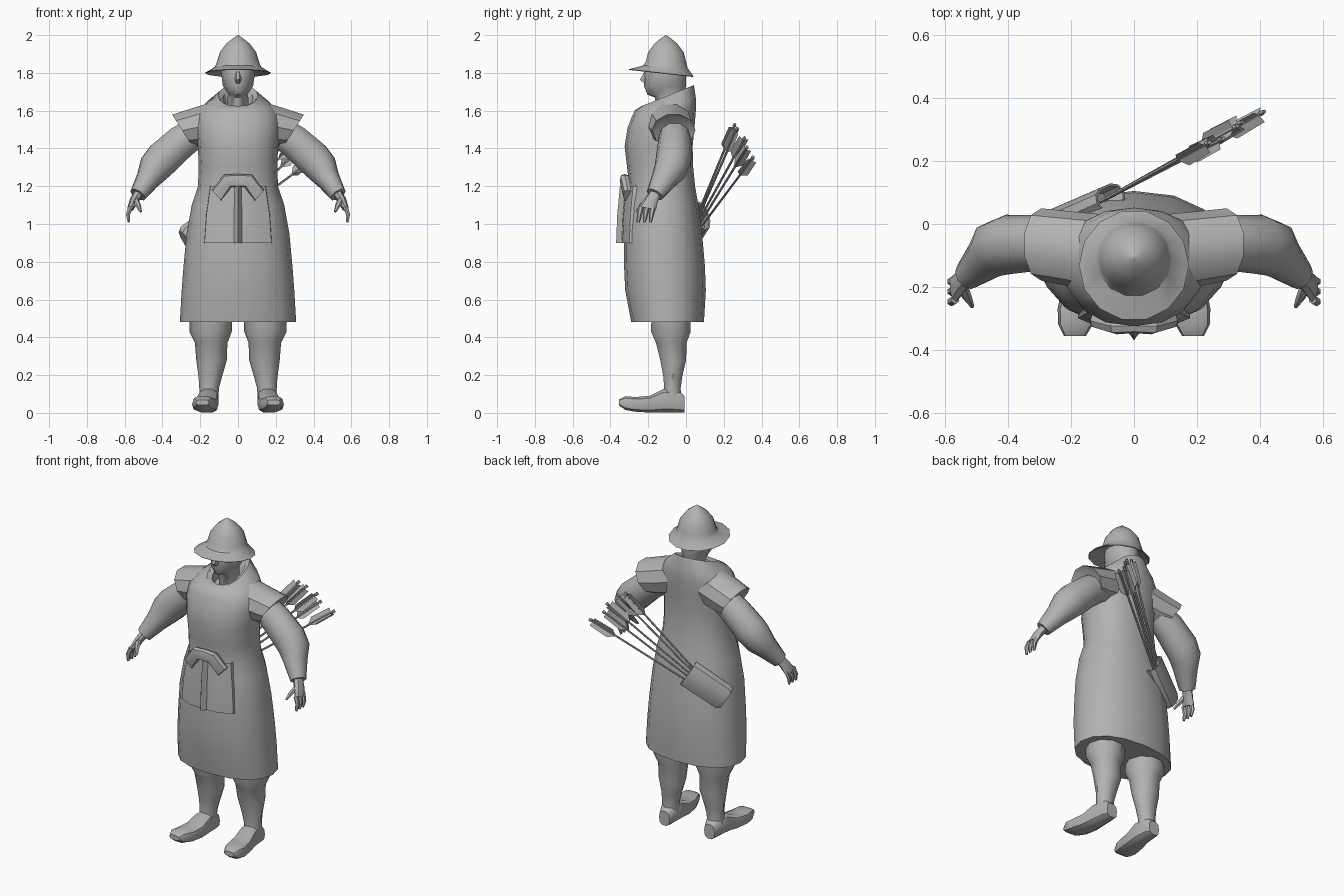
import bpy, bmesh, math
from mathutils import Vector

grey = bpy.data.materials.new("plain_grey")
grey.diffuse_color = (0.45, 0.45, 0.45, 1)
X, Y, Z = Vector((1, 0, 0)), Vector((0, 1, 0)), Vector((0, 0, 1))


def finish(name, bm, angle=40):
    bmesh.ops.recalc_face_normals(bm, faces=bm.faces[:])
    me = bpy.data.meshes.new(name)
    bm.to_mesh(me)
    bm.free()
    me.materials.append(grey)
    ob = bpy.data.objects.new(name, me)
    bpy.context.collection.objects.link(ob)
    bpy.context.view_layer.objects.active = ob
    ob.select_set(True)
    bpy.ops.object.shade_smooth_by_angle(angle=math.radians(angle))
    ob.select_set(False)
    return ob


def loft(name, sections, ref, n=10, power=2.0, angle=40, bm=None, caps=True):
    """Skin rings: (centre, direction, radius along ref, other radius)."""
    own = bm is None
    bm = bm or bmesh.new()
    rings = []
    for c, d, rv, ru in sections:
        d = Vector(d).normalized()
        v = (ref - d * ref.dot(d)).normalized()
        u = d.cross(v)
        ring = []
        for i in range(n):
            a = math.tau * i / n
            p, q = (math.copysign(abs(t) ** (2 / power), t) for t in (math.cos(a), math.sin(a)))
            ring.append(bm.verts.new(Vector(c) + v * rv * p + u * ru * q))
        rings.append(ring)
    for a, b in zip(rings, rings[1:]):
        for i in range(n):
            j = (i + 1) % n
            bm.faces.new((a[i], a[j], b[j], b[i]))
    if caps:
        bm.faces.new(rings[0])
        bm.faces.new(rings[-1])
    return finish(name, bm, angle) if own else None


def upright(rows):
    """Rows (z, half width, front y, back y, tilt) to loft sections."""
    return [((0, (f + b) / 2, z), (0, -t, 1), w, (b - f) / 2 * math.hypot(1, t))
            for z, w, f, b, t in rows]


# Robe with open collar
loft("robe", upright([
    (0.48, 0.308, -0.29, 0.095, 0), (0.65, 0.298, -0.322, 0.105, 0),
    (0.78, 0.288, -0.328, 0.10, 0), (0.95, 0.272, -0.33, 0.085, 0),
    (1.10, 0.245, -0.315, 0.065, 0), (1.20, 0.212, -0.30, 0.048, 0),
    (1.30, 0.208, -0.312, 0.038, 0), (1.41, 0.212, -0.325, 0.035, 0),
    (1.51, 0.225, -0.31, 0.045, 0.02), (1.585, 0.215, -0.285, 0.052, 0.08),
    (1.635, 0.175, -0.27, 0.052, 0.2), (1.68, 0.105, -0.235, 0.042, 0.4),
    (1.665, 0.08, -0.20, 0.015, 0.4), (1.60, 0.07, -0.18, -0.01, 0.2),
]), X, n=16, power=2.25)

# Neck and head
loft("head", upright([
    (1.58, 0.055, -0.15, -0.02, 0), (1.67, 0.055, -0.165, -0.015, 0),
    (1.685, 0.05, -0.205, -0.01, 0), (1.73, 0.08, -0.222, 0.0, 0),
    (1.80, 0.09, -0.222, 0.0, 0), (1.87, 0.085, -0.21, -0.005, 0),
]), X, n=12)
loft("nose", [((0, -0.205, 1.81), Z, 0.012, 0.015), ((0, -0.22, 1.765), Z, 0.018, 0.028),
              ((0, -0.21, 1.745), Z, 0.014, 0.015)], X, n=6)

# Domed helmet with a sloping brim
loft("helmet", upright([
    (1.83, 0.09, -0.20, -0.015, -0.1), (1.797, 0.172, -0.304, 0.04, -0.11),
    (1.80, 0.175, -0.308, 0.045, -0.11), (1.832, 0.122, -0.23, 0.012, -0.06),
    (1.86, 0.111, -0.216, 0.003, 0), (1.91, 0.096, -0.203, -0.01, 0),
    (1.955, 0.062, -0.168, -0.045, 0), (1.978, 0.033, -0.14, -0.073, 0),
    (2.0, 0.002, -0.108, -0.104, 0),
]), X, n=14)

for side, s in (("right", -1), ("left", 1)):
    def m(rows):
        return [((s * c[0], c[1], c[2]), (s * d[0], d[1], d[2]), a, b) for c, d, a, b in rows]

    # Flared shoulder cap, hollow at the edge
    loft(side + "_shoulder_cap", m([
        ((0.09, -0.10, 1.545), (1, 0, 0), 0.13, 0.12), ((0.20, -0.08, 1.515), (1, 0, -0.25), 0.12, 0.112),
        ((0.295, -0.065, 1.495), (0.84, 0, -0.54), 0.115, 0.105),
        ((0.285, -0.065, 1.50), (0.84, 0, -0.54), 0.09, 0.085),
    ]), Y, n=10, angle=35)

    # Puffed sleeve
    loft(side + "_sleeve", m([
        ((0.22, -0.06, 1.49), (0.8, 0, -0.6), 0.08, 0.085),
        ((0.30, -0.06, 1.435), (0.8, 0, -0.6), 0.088, 0.093),
        ((0.40, -0.065, 1.345), (0.75, -0.1, -0.66), 0.095, 0.098),
        ((0.445, -0.08, 1.295), (0.65, -0.35, -0.66), 0.09, 0.09),
        ((0.475, -0.115, 1.24), (0.5, -0.5, -0.7), 0.072, 0.066),
        ((0.53, -0.165, 1.155), (0.5, -0.45, -0.74), 0.047, 0.045),
    ]), Y, n=10)

    # Hand with thumb and three fingers
    loft(side + "_palm", m([
        ((0.525, -0.16, 1.165), (0.4, -0.35, -0.8), 0.03, 0.026),
        ((0.55, -0.185, 1.125), (0.4, -0.3, -0.85), 0.036, 0.024),
        ((0.57, -0.205, 1.08), (0.3, -0.2, -0.9), 0.046, 0.017),
    ]), Y, n=8)
    for k in range(3):
        y = -0.175 - 0.032 * k
        loft(f"{side}_finger_{k + 1}", m([
            ((0.568, y, 1.09), (0.3, -0.2, -0.9), 0.016, 0.014),
            ((0.583, y - 0.008, 1.05), (0.05, -0.2, -0.9), 0.014, 0.012),
            ((0.578, y - 0.014, 1.01), (-0.3, -0.2, -0.9), 0.008, 0.007),
        ]), Y, n=6)
    loft(side + "_thumb", m([
        ((0.545, -0.20, 1.13), (-0.2, -0.7, -0.5), 0.018, 0.016),
        ((0.53, -0.235, 1.10), (-0.2, -0.6, -0.7), 0.015, 0.013),
        ((0.515, -0.262, 1.065), (-0.2, -0.5, -0.8), 0.007, 0.007),
    ]), X, n=6)

    # Leg and shoe
    loft(side + "_leg", m([
        ((0.145, -0.08, 0.56), Z, 0.112, 0.108), ((0.145, -0.08, 0.43), Z, 0.112, 0.11),
        ((0.142, -0.078, 0.37), Z, 0.086, 0.085), ((0.14, -0.068, 0.28), Z, 0.081, 0.072),
        ((0.147, -0.07, 0.19), Z, 0.062, 0.052), ((0.153, -0.072, 0.13), Z, 0.052, 0.046),
        ((0.155, -0.072, 0.06), Z, 0.05, 0.05),
    ]), X, n=10)
    loft(side + "_shoe", m([
        ((0.155, -0.008, 0.045), -Y, 0.036, 0.045), ((0.155, -0.04, 0.06), -Y, 0.048, 0.06),
        ((0.157, -0.12, 0.064), -Y, 0.055, 0.064), ((0.165, -0.19, 0.046), -Y, 0.062, 0.046),
        ((0.178, -0.27, 0.045), -Y, 0.065, 0.04), ((0.186, -0.32, 0.052), -Y, 0.055, 0.038),
        ((0.188, -0.356, 0.055), -Y, 0.035, 0.015),
    ]), X, n=10, power=2.8)

    # Bow loop of the sash
    loft(side + "_bow_loop", m([
        ((0, -0.325, 1.23), X, 0.022, 0.035), ((0.055, -0.325, 1.228), (1, 0, -0.6), 0.026, 0.038),
        ((0.113, -0.308, 1.15), (0.75, 0, -0.65), 0.024, 0.04),
    ]), Y, n=8, power=3, angle=30)

# Front apron panel with a raised centre fold
bm = bmesh.new()
rows = []
for z, w, dy in ((1.2, 0.15, 0.02), (1.05, 0.172, 0.006), (0.9, 0.183, 0)):
    rows.append([bm.verts.new((f * w, y + dy, z)) for f, y in (
        (-1, -0.25), (-0.97, -0.30), (-0.5, -0.336), (-0.12, -0.34), (0, -0.37),
        (0.12, -0.34), (0.5, -0.336), (0.97, -0.30), (1, -0.25))])
for a, b in zip(rows, rows[1:]):
    for i in range(len(a) - 1):
        bm.faces.new((a[i], a[i + 1], b[i + 1], b[i]))
bm.faces.new(rows[-1])
finish("apron", bm, 25)

# Flat quiver slung across the back, with a recessed mouth
base, mouth = Vector((-0.275, -0.005, 0.905)), Vector((-0.075, 0.085, 1.045))
d = (mouth - base).normalized()
loft("quiver", [(base, d, 0.07, 0.04), (base + d * 0.02, d, 0.085, 0.045),
                (mouth, d, 0.088, 0.042), (mouth, d, 0.078, 0.034),
                (mouth - d * 0.06, d, 0.076, 0.032)], Z, n=10, power=2.4)

# Arrows fanning out of the quiver
tips = [(0.24, 0.26, 1.53), (0.285, 0.272, 1.51), (0.33, 0.312, 1.46),
        (0.345, 0.325, 1.41), (0.415, 0.358, 1.355)]
for k, tip in enumerate(tips):
    tip = Vector(tip)
    start = mouth - d * 0.04 + Z * (0.05 - 0.025 * k)
    a = (tip - start).normalized()
    bm = bmesh.new()
    loft("", [(start, a, 0.006, 0.006), (tip - a * 0.02, a, 0.006, 0.006),
              (tip - a * 0.015, a, 0.01, 0.01), (tip, a, 0.01, 0.006)], Z, n=6, bm=bm)
    side = a.cross(Z).normalized()
    up = side.cross(a)
    for j in range(3):
        t = math.tau * j / 3 + 0.5 * k
        out = side * math.cos(t) + up * math.sin(t)
        bm.faces.new([bm.verts.new(tip - a * l + out * r) for l, r in (
            (0.025, 0.0), (0.02, 0.03), (0.14, 0.034), (0.18, 0.0))])
    finish(f"arrow_{k + 1}", bm, 30)
